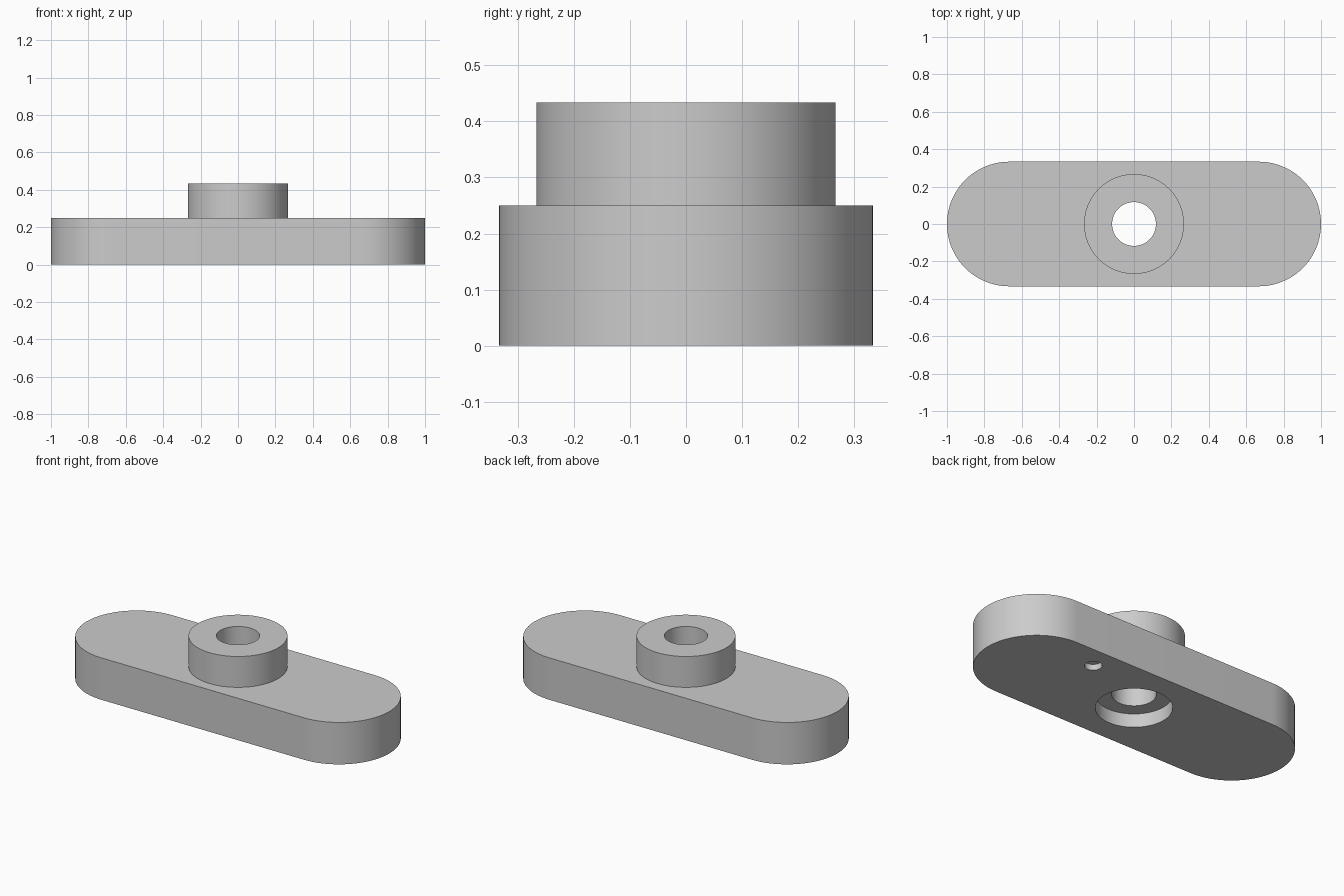
import bpy
import bmesh
import math

cube = bpy.data.objects.get("Cube")
if cube:
    bpy.data.objects.remove(cube, do_unlink=True)

HALF_WIDTH, BASE_TOP, BOSS_TOP = 0.333, 0.25, 0.434

grey = bpy.data.materials.new("plain_grey")
grey.use_nodes = True
colour = (0.6, 0.6, 0.6, 1)
grey.diffuse_color = colour
grey.node_tree.nodes["Principled BSDF"].inputs["Base Color"].default_value = colour


def prism(name, outline, z0, z1):
    """Extrude a closed flat outline from z0 up to z1."""
    bm = bmesh.new()
    face = bm.faces.new([bm.verts.new((x, y, z0)) for x, y in outline])
    side = bmesh.ops.extrude_face_region(bm, geom=[face])
    top = [v for v in side["geom"] if isinstance(v, bmesh.types.BMVert)]
    bmesh.ops.translate(bm, verts=top, vec=(0, 0, z1 - z0))
    bmesh.ops.recalc_face_normals(bm, faces=bm.faces)
    mesh = bpy.data.meshes.new(name)
    bm.to_mesh(mesh)
    bm.free()
    mesh.materials.append(grey)
    obj = bpy.data.objects.new(name, mesh)
    bpy.context.collection.objects.link(obj)
    return obj


def arc(cx, cy, r, start, sweep, steps):
    angles = [start + sweep * i / steps for i in range(steps + 1)]
    return [(cx + r * math.cos(a), cy + r * math.sin(a)) for a in angles]


def cylinder(name, r, z0, z1, cx=0, cy=0):
    return prism(name, arc(cx, cy, r, 0, math.tau, 96)[:-1], z0, z1)


def combine(target, tool, operation):
    """Apply a boolean and remove the tool object."""
    bpy.context.view_layer.objects.active = target
    mod = target.modifiers.new(operation.lower(), 'BOOLEAN')
    mod.operation, mod.solver, mod.object = operation, 'EXACT', tool
    bpy.ops.object.modifier_apply(modifier=mod.name)
    bpy.data.objects.remove(tool, do_unlink=True)


# Rounded bar
end = 1 - HALF_WIDTH
outline = (arc(end, 0, HALF_WIDTH, -math.pi / 2, math.pi, 48)
           + arc(-end, 0, HALF_WIDTH, math.pi / 2, math.pi, 48))
body = prism("bar_with_boss", outline, 0, BASE_TOP)

# Raised round boss
combine(body, cylinder("boss", 0.267, 0.15, BOSS_TOP), 'UNION')

# Through bore, counterbore and small blind hole underneath
combine(body, cylinder("bore_cutter", 0.117, -0.1, 0.6), 'DIFFERENCE')
combine(body, cylinder("counterbore_cutter", 0.203, -0.1, 0.08), 'DIFFERENCE')
combine(body, cylinder("pin_hole_cutter", 0.046, -0.1, 0.035, 0.447, 0.2), 'DIFFERENCE')

# Smooth curved walls with crisp rims
bpy.ops.object.select_all(action='DESELECT')
body.select_set(True)
bpy.context.view_layer.objects.active = body
bpy.ops.object.shade_smooth_by_angle(angle=math.radians(30))
